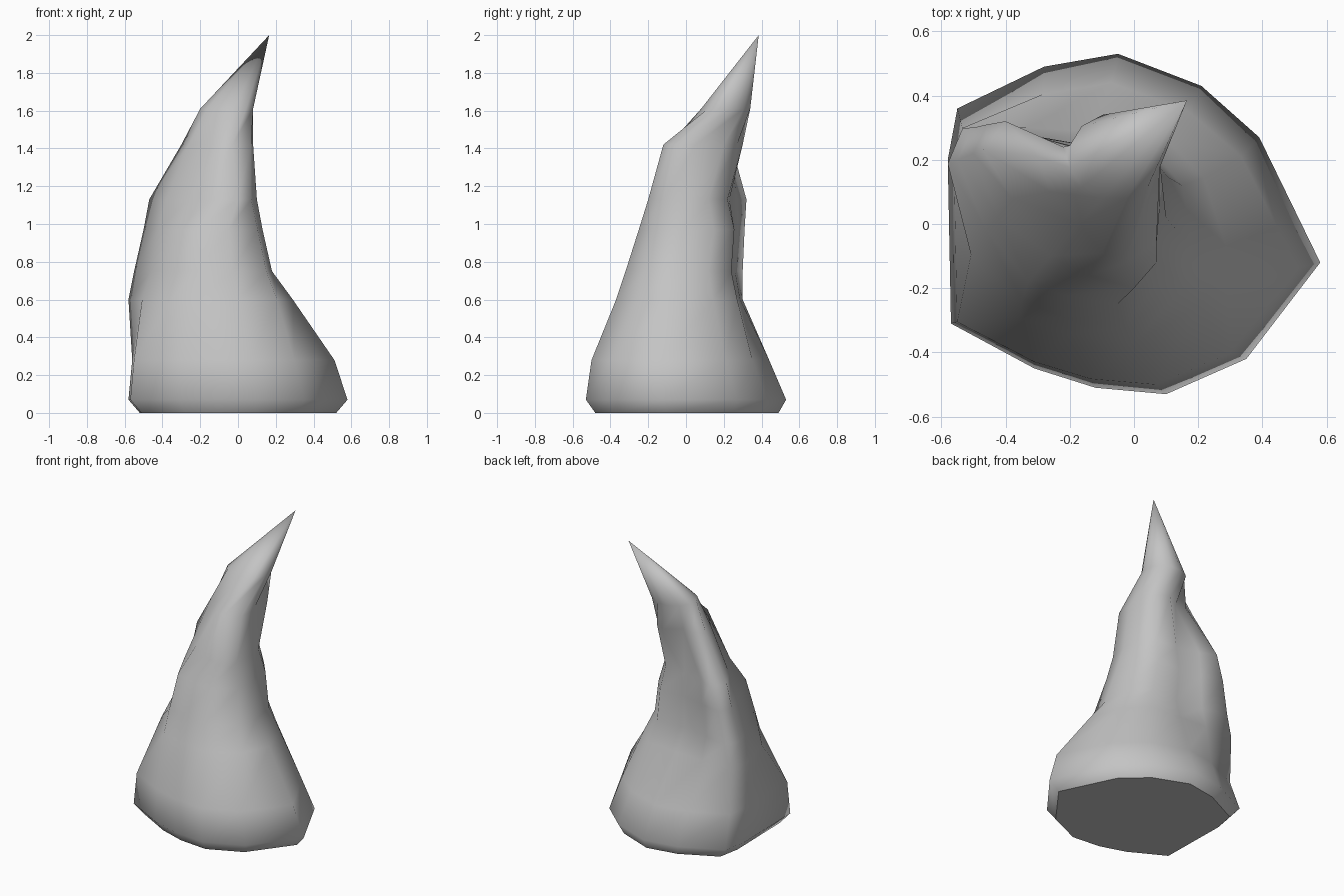
import bpy
import bmesh
from math import cos, sin, radians

cube = bpy.data.objects.get("Cube")
if cube:
    bpy.data.objects.remove(cube, do_unlink=True)

# Plan outlines: broad foot, waist, horn with a side ridge, wedge neck, round crown
FOOT = [(.58, -.12), (.39, .27), (.21, .43), (-.05, .53), (-.28, .49), (-.55, .36),
        (-.58, .2), (-.57, -.31), (-.31, -.45), (-.12, -.51), (.1, -.53), (.35, -.42)]
WAIST = [(.18, -.06), (.15, .12), (.05, .24), (-.15, .23), (-.33, .26), (-.5, .3),
         (-.55, .2), (-.46, -.02), (-.35, -.24), (-.22, -.29), (-.03, -.32), (.15, -.2)]
HORN = [(.1, .02), (.07, .12), (0, .22), (-.15, .23), (-.3, .27), (-.4, .32),
        (-.47, .23), (-.38, .08), (-.26, -.1), (-.14, -.16), (0, -.2), (.07, -.12)]
NECK = [(.08, .05), (.08, .2), (.03, .27), (-.04, .3), (-.14, .23), (-.22, .24),
        (-.3, .21), (-.26, .1), (-.17, 0), (-.1, -.09), (-.03, -.12), (.07, -.06)]
count = len(FOOT)
angles = [radians(360 * i / count + 15) for i in range(count)]
CROWN = [(cos(a), sin(a)) for a in angles]
OUTLINES = [FOOT, WAIST, HORN, NECK, CROWN]

# Each level: height, x range, y range, place in the sequence of outlines
LEVELS = [
    (0, (-.52, .52), (-.48, .49), 0),
    (.07, (-.58, .58), (-.53, .53), 0),
    (.28, (-.56, .51), (-.5, .44), 0),
    (.6, (-.58, .29), (-.37, .3), .65),
    (.75, (-.55, .18), (-.32, .3), 1),
    (.97, (-.5, .13), (-.25, .31), 1),
    (1.13, (-.47, .1), (-.2, .32), 2),
    (1.42, (-.3, .08), (-.12, .3), 3),
    (1.61, (-.2, .08), (.08, .34), 4),
]
TIP = (.165, .385, 2)


def rescale(values, low, high):
    """Stretch a list of values to fill a range."""
    start, end = min(values), max(values)
    return [low + (v - start) / (end - start) * (high - low) for v in values]


def section(x_range, y_range, place):
    """Blend two neighbouring outlines and fit the result to a box."""
    first = min(int(place), len(OUTLINES) - 2)
    share = place - first
    axes = []
    for axis, limits in enumerate((x_range, y_range)):
        below, above = (rescale([p[axis] for p in outline], 0, 1)
                        for outline in OUTLINES[first:first + 2])
        mixed = [b + (a - b) * share for b, a in zip(below, above)]
        axes.append(rescale(mixed, *limits))
    return list(zip(*axes))


# Rock spire: stacked sections closed by a flat foot and a pointed tip
bm = bmesh.new()
rings = []
for z, x_range, y_range, place in LEVELS:
    rings.append([bm.verts.new((x, y, z)) for x, y in section(x_range, y_range, place)])
tip = bm.verts.new(TIP)

for i in range(count):
    j = (i + 1) % count
    for lower, upper in zip(rings, rings[1:]):
        bm.faces.new((lower[i], lower[j], upper[j], upper[i])).smooth = True
    bm.faces.new((rings[-1][i], rings[-1][j], tip)).smooth = True
bm.faces.new(list(reversed(rings[0]))).smooth = False
bmesh.ops.recalc_face_normals(bm, faces=bm.faces)

# Keep the rim of the flat foot crisp
for edge in bm.edges:
    if all(v in rings[0] for v in edge.verts):
        edge.smooth = False

mesh = bpy.data.meshes.new("rock_spire")
bm.to_mesh(mesh)
bm.free()
spire = bpy.data.objects.new("rock_spire", mesh)
bpy.context.collection.objects.link(spire)

# Plain grey stone
stone = bpy.data.materials.new("grey_stone")
stone.use_nodes = True
grey = (.55, .55, .55, 1)
stone.diffuse_color = grey
stone.node_tree.nodes["Principled BSDF"].inputs["Base Color"].default_value = grey
mesh.materials.append(stone)
